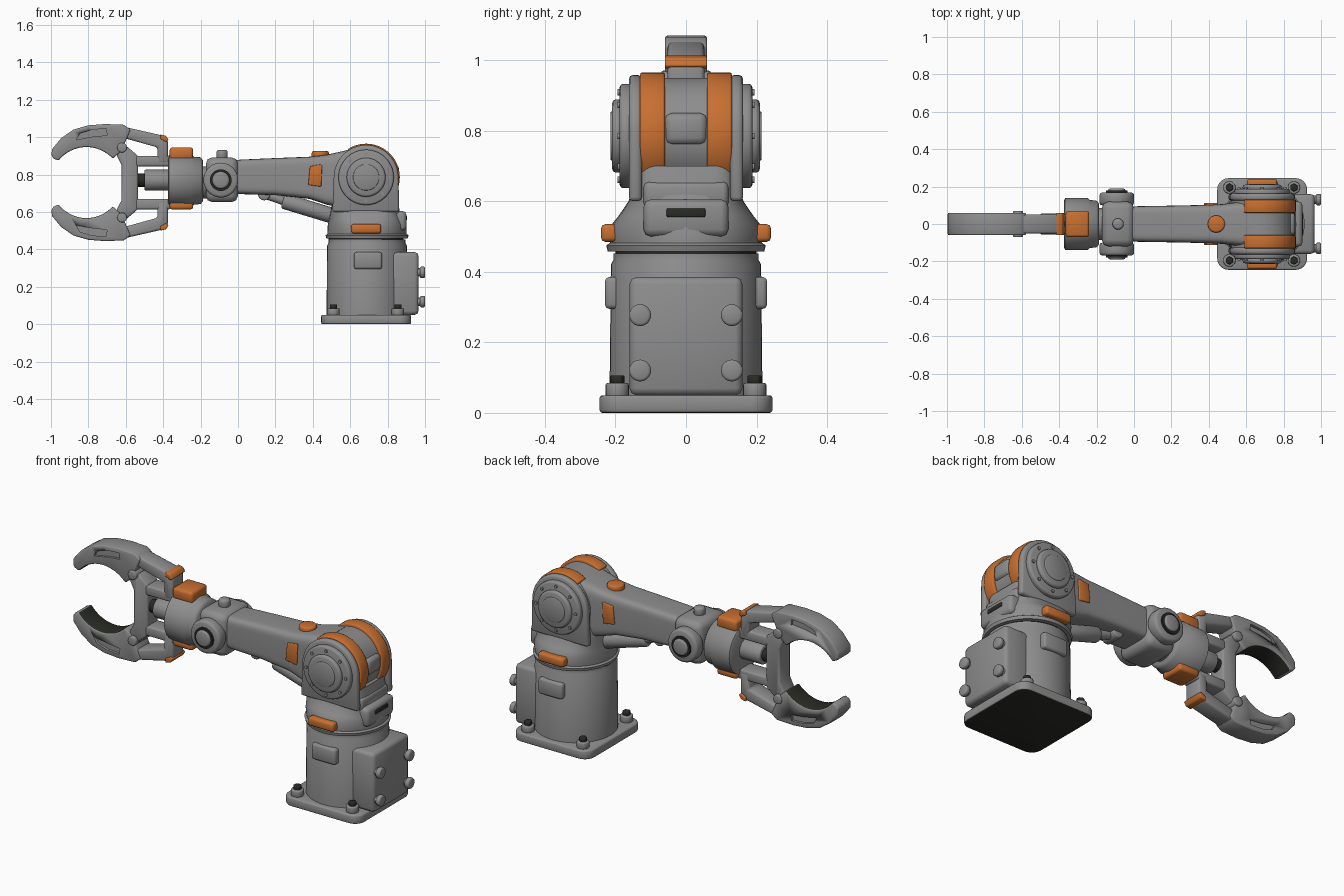
import bpy, bmesh, math
from mathutils import Vector, Matrix

cube = bpy.data.objects.get("Cube")
if cube:
    bpy.data.objects.remove(cube)


def material(name, rgb):
    m = bpy.data.materials.new(name)
    m.use_nodes = True
    m.diffuse_color = (*rgb, 1)
    m.node_tree.nodes["Principled BSDF"].inputs["Base Color"].default_value = (*rgb, 1)
    return m


GREY = material("steel grey", (0.27, 0.27, 0.27))
ORANGE = material("safety orange", (0.58, 0.16, 0.03))
DARK = material("dark rubber", (0.022, 0.024, 0.018))


def finish(name, bm, mat, bevel=0.0, rule=None):
    """Bevel sharp edges, colour, and add the object to the scene."""
    bmesh.ops.recalc_face_normals(bm, faces=bm.faces)
    if rule:
        for f in bm.faces:
            f.material_index = int(rule(f))
    if bevel:
        edges = [e for e in bm.edges if e.calc_face_angle(0) > 0.7]
        bmesh.ops.bevel(bm, geom=edges, offset=bevel, segments=2, profile=0.5,
                        affect='EDGES', clamp_overlap=True, material=-1)
    mesh = bpy.data.meshes.new(name)
    bm.to_mesh(mesh)
    bm.free()
    mesh.materials.append(mat)
    mesh.materials.append(DARK)
    ob = bpy.data.objects.new(name, mesh)
    bpy.context.collection.objects.link(ob)
    bpy.ops.object.select_all(action='DESELECT')
    ob.select_set(True)
    bpy.context.view_layer.objects.active = ob
    bpy.ops.object.shade_smooth_by_angle(angle=math.radians(48))
    return ob


def box(name, xr, yr, zr, mat=GREY, bevel=0.012, corner=0.0, rule=None):
    bm = bmesh.new()
    bmesh.ops.create_cube(bm, size=1)
    for v in bm.verts:
        v.co = [r[0] + (c + 0.5) * (r[1] - r[0]) for c, r in zip(v.co, (xr, yr, zr))]
    if corner:
        up = [e for e in bm.edges if abs(e.verts[0].co.z - e.verts[1].co.z) > 1e-4]
        bmesh.ops.bevel(bm, geom=up, offset=corner, segments=6, profile=0.5, affect='EDGES')
    return finish(name, bm, mat, bevel, rule)


def rod(name, a, b, r, mat=GREY, bevel=0.0, r2=None, n=40):
    """Cylinder or cone from point a to point b."""
    a, b = Vector(a), Vector(b)
    bm = bmesh.new()
    turn = (b - a).to_track_quat('Z', 'Y').to_matrix().to_4x4()
    bmesh.ops.create_cone(bm, cap_ends=True, segments=n, radius1=r, radius2=r if r2 is None else r2,
                          depth=(b - a).length, matrix=Matrix.Translation((a + b) / 2) @ turn)
    return finish(name, bm, mat, bevel)


def prism(name, pts, y0, y1, mat=GREY, bevel=0.01, rule=None):
    """Extrude an x-z outline along y."""
    bm = bmesh.new()
    face = bm.faces.new([bm.verts.new((x, y0, z)) for x, z in pts])
    ext = bmesh.ops.extrude_face_region(bm, geom=[face])["geom"]
    bmesh.ops.translate(bm, vec=(0, y1 - y0, 0), verts=[g for g in ext if isinstance(g, bmesh.types.BMVert)])
    return finish(name, bm, mat, bevel, rule)


def loft(name, axis, rings, mat=GREY, bevel=0.0, n=48):
    """Join superellipse rings: (position, centre u, centre v, half u, half v, power)."""
    bm = bmesh.new()
    loops = []
    for p, cu, cv, hu, hv, k in rings:
        loop = []
        for i in range(n):
            t = 2 * math.pi * i / n
            c, s = math.cos(t), math.sin(t)
            u = cu + hu * math.copysign(abs(c) ** (2 / k), c)
            v = cv + hv * math.copysign(abs(s) ** (2 / k), s)
            loop.append(bm.verts.new((p, u, v) if axis == 'X' else (u, v, p)))
        loops.append(loop)
    for a, b in zip(loops, loops[1:]):
        for i in range(n):
            bm.faces.new((a[i], a[i - 1], b[i - 1], b[i]))
    bm.faces.new(loops[0])
    bm.faces.new(loops[-1])
    return finish(name, bm, mat, bevel)


def arc(cx, cz, r, start, end, n=24):
    ts = [math.radians(start + (end - start) * i / n) for i in range(n + 1)]
    return [(cx + r * math.cos(t), cz + r * math.sin(t)) for t in ts]


SX, SZ = 0.685, 0.785      # shoulder axis
WX, WZ = -0.092, 0.77      # wrist axis
GZ = 0.757                 # gripper mid height

# Base
box("base_plate", (0.445, 0.925), (-0.245, 0.245), (0, 0.05), corner=0.06, bevel=0.008,
    rule=lambda f: f.normal.z < -0.9)
loft("base_drum", 'Z', [(z, SX + 0.005, 0, r, r, 2) for z, r in
     ((0.04, 0.217), (0.42, 0.213), (0.435, 0.205), (0.452, 0.205))])
box("rear_cabinet", (0.78, 0.965), (-0.16, 0.16), (0.05, 0.385), bevel=0.02)
for s in (1, -1):
    box("side_box", (0.62, 0.77), sorted((s * 0.18, s * 0.23)), (0.295, 0.385))
    for x in (0.51, 0.855):
        rod("bolt_collar", (x, s * 0.195, 0.045), (x, s * 0.195, 0.085), 0.033, bevel=0.006, n=20)
        rod("bolt_head", (x, s * 0.195, 0.08), (x, s * 0.195, 0.106), 0.022, DARK, 0.004, n=6)
    for z in (0.12, 0.277):
        rod("cabinet_bolt", (0.95, s * 0.13, z), (0.985, s * 0.13, z), 0.022, n=20)
        rod("cabinet_bolt_head", (0.973, s * 0.13, z), (1.0, s * 0.13, z), 0.031, bevel=0.008, n=20)

# Turret
loft("turret_gap", 'Z', [(z, SX, 0, 0.2, 0.2, 2) for z in (0.445, 0.475)], DARK)
loft("turret", 'Z', [(0.458, SX + 0.005, 0, 0.217, 0.222, 2), (0.475, SX + 0.005, 0, 0.222, 0.226, 2),
                     (0.482, SX + 0.005, 0, 0.212, 0.215, 2), (0.53, SX + 0.005, 0, 0.21, 0.214, 2.2),
                     (0.56, SX, 0, 0.198, 0.19, 2.6), (0.6, SX - 0.005, 0, 0.186, 0.163, 3.4),
                     (0.64, SX - 0.005, 0, 0.178, 0.15, 5), (0.7, SX - 0.005, 0, 0.165, 0.14, 6)])
box("turret_rear_block", (0.8, 0.9), (-0.12, 0.12), (0.5, 0.605), bevel=0.02)
box("turret_rear_step", (0.78, 0.862), (-0.12, 0.12), (0.58, 0.655), bevel=0.015)
box("turret_rear_slot", (0.88, 0.904), (-0.055, 0.055), (0.555, 0.58), DARK, bevel=0.004)

# Shoulder, both sides
rod("shoulder_drum", (SX, -0.13, SZ), (SX, 0.13, SZ), 0.165, n=64)
box("shoulder_rear_boss", (0.8, 0.862), (-0.06, 0.06), (0.76, 0.85), bevel=0.02)
for s in (1, -1):
    outline = arc(SX, SZ, 0.173, 0, 180) + [(0.505, 0.6), (0.862, 0.6)]
    prism("shoulder_cheek", outline, s * 0.125, s * 0.162, bevel=0.012)
    rod("shoulder_disc", (SX, s * 0.15, SZ), (SX, s * 0.188, SZ), 0.148, bevel=0.01, n=56)
    rod("shoulder_cap", (SX, s * 0.18, SZ), (SX, s * 0.21, SZ), 0.104, bevel=0.012, n=48)
    rod("shoulder_cap_centre", (SX, s * 0.2, SZ), (SX, s * 0.214, SZ), 0.07, bevel=0.004)
    for x, z in arc(SX, SZ, 0.124, 0, 315, 7):
        rod("disc_stud", (x, s * 0.18, z), (x, s * 0.194, z), 0.009, n=10)
    band = arc(SX, SZ, 0.18, 124, -41) + arc(SX, SZ, 0.14, -41, 124)
    prism("shoulder_band", band, s * 0.06, s * 0.13, ORANGE, 0.006)
    box("turret_pad", (0.605, 0.765), sorted((s * 0.19, s * 0.241)), (0.485, 0.535), ORANGE)
    patch = [(0.375, 0.745), (0.445, 0.735), (0.45, 0.855), (0.385, 0.845)]
    prism("arm_side_patch", patch, s * 0.085, s * 0.112, ORANGE, 0.004)

# Upper arm: position, bottom, top, half width
arm = ((-0.04, 0.7, 0.875, 0.092), (0.02, 0.695, 0.88, 0.095), (0.2, 0.69, 0.888, 0.098),
       (0.38, 0.67, 0.895, 0.102), (0.47, 0.64, 0.905, 0.106), (0.56, 0.62, 0.925, 0.118),
       (0.64, 0.62, 0.945, 0.125))
loft("upper_arm", 'X', [(x, 0, (a + b) / 2, w, (b - a) / 2, 6) for x, a, b, w in arm])
rod("arm_top_button", (0.44, 0, 0.88), (0.44, 0, 0.925), 0.046, ORANGE, 0.01)

# Piston under the arm
rod("piston_pivot", (0.14, -0.05, 0.695), (0.14, 0.05, 0.695), 0.033, bevel=0.008, n=24)
rod("piston_rod", (0.14, 0, 0.695), (0.27, 0, 0.65), 0.023, n=20)
rod("piston_barrel", (0.24, 0, 0.66), (0.52, 0, 0.575), 0.042, bevel=0.012, n=28)

# Wrist
box("wrist_block", (-0.172, 0.0), (-0.12, 0.12), (0.652, 0.892), bevel=0.035)
rod("wrist_top_knob", (-0.085, 0, 0.88), (-0.085, 0, 0.932), 0.03, bevel=0.012, n=24)
rod("wrist_neck", (-0.23, 0, GZ), (-0.14, 0, GZ), 0.085)
for s in (1, -1):
    rod("wrist_hub", (WX, s * 0.1, WZ), (WX, s * 0.168, WZ), 0.093, bevel=0.014)
    rod("wrist_hub_ring", (WX, s * 0.16, WZ), (WX, s * 0.178, WZ), 0.058, DARK, n=32)
    rod("wrist_hub_cap", (WX, s * 0.16, WZ), (WX, s * 0.19, WZ), 0.046, bevel=0.01, n=32)

# Gripper housing
loft("gripper_housing", 'X', [(x, 0, 0.767, r, r, 2) for x, r in
     ((-0.375, 0.125), (-0.368, 0.138), (-0.25, 0.14), (-0.235, 0.128), (-0.2, 0.125), (-0.188, 0.11))])
box("housing_pad_top", (-0.365, -0.24), (-0.07, 0.07), (0.88, 0.945), ORANGE, 0.014)
box("housing_pad_bottom", (-0.365, -0.24), (-0.07, 0.07), (0.613, 0.66), ORANGE, 0.014)
rod("gripper_piston", (-0.5, 0, 0.77), (-0.36, 0, 0.77), 0.056, bevel=0.006, n=32)
rod("gripper_piston_core", (-0.59, 0, 0.77), (-0.48, 0, 0.77), 0.036, DARK, n=24)

# Palm between the claws
half = [(-0.622, 0.85), (-0.65, 0.905), (-0.635, 0.95), (-0.6, 0.955), (-0.535, 0.9)]
palm = half + [(x, 2 * GZ - z) for x, z in reversed(half)]
prism("palm", palm, -0.05, 0.05)

# Claws, links and colours, mirrored top to bottom
claw_pts = arc(-0.81, 0.757, 0.19, 42, 142, 16) + [
    (-0.985, 0.885), (-0.997, 0.9), (-0.995, 0.935), (-0.945, 0.995), (-0.88, 1.04),
    (-0.8, 1.063), (-0.71, 1.07), (-0.61, 1.066), (-0.575, 1.04), (-0.6, 0.98), (-0.63, 0.92)]
link_pts = [(-0.63, 1.06), (-0.41, 1.01), (-0.375, 0.985), (-0.375, 0.86), (-0.43, 0.86),
            (-0.43, 0.945), (-0.61, 0.995)]
slot_pts = [(-0.865, 0.985), (-0.845, 1.02), (-0.78, 1.04), (-0.705, 1.045), (-0.7, 1.01), (-0.78, 1.002)]
pad_pts = [(-0.415, 1.014), (-0.385, 1.007), (-0.371, 0.985), (-0.385, 0.975), (-0.415, 0.99)]
for s, side in ((1, "upper"), (-1, "lower")):
    def flip(pts):
        return [(x, GZ + s * (z - GZ)) for x, z in pts]

    def grip_face(f):
        c = f.calc_center_median()
        return abs(f.normal.y) < 0.5 and math.hypot(c.x + 0.81, c.z - GZ) < 0.192

    claw = prism(side + "_claw", flip(claw_pts), -0.06, 0.06, bevel=0.008, rule=grip_face)
    for t in (1, -1):
        cutter = prism("slot_cutter", flip(slot_pts), t * 0.045, t * 0.09, bevel=0)
        cutter.hide_render = True
        cutter.hide_set(True)
        cutter.display_type = 'WIRE'
        cut = claw.modifiers.new("slot", 'BOOLEAN')
        cut.operation, cut.object, cut.solver = 'DIFFERENCE', cutter, 'EXACT'
        cutter.hide_viewport = True
    prism(side + "_link", flip(link_pts), -0.052, 0.052, bevel=0.012)
    prism(side + "_link_pad", flip(pad_pts), -0.06, 0.06, ORANGE, 0.004)
    z = GZ + s * 0.187
    rod(side + "_claw_pivot", (-0.62, -0.07, z), (-0.62, 0.07, z), 0.026, bevel=0.005, n=24)
    z = GZ + s * 0.115
    box(side + "_palm_bar", (-0.55, -0.36), (-0.05, 0.05), (z - 0.028, z + 0.028), bevel=0.01)
